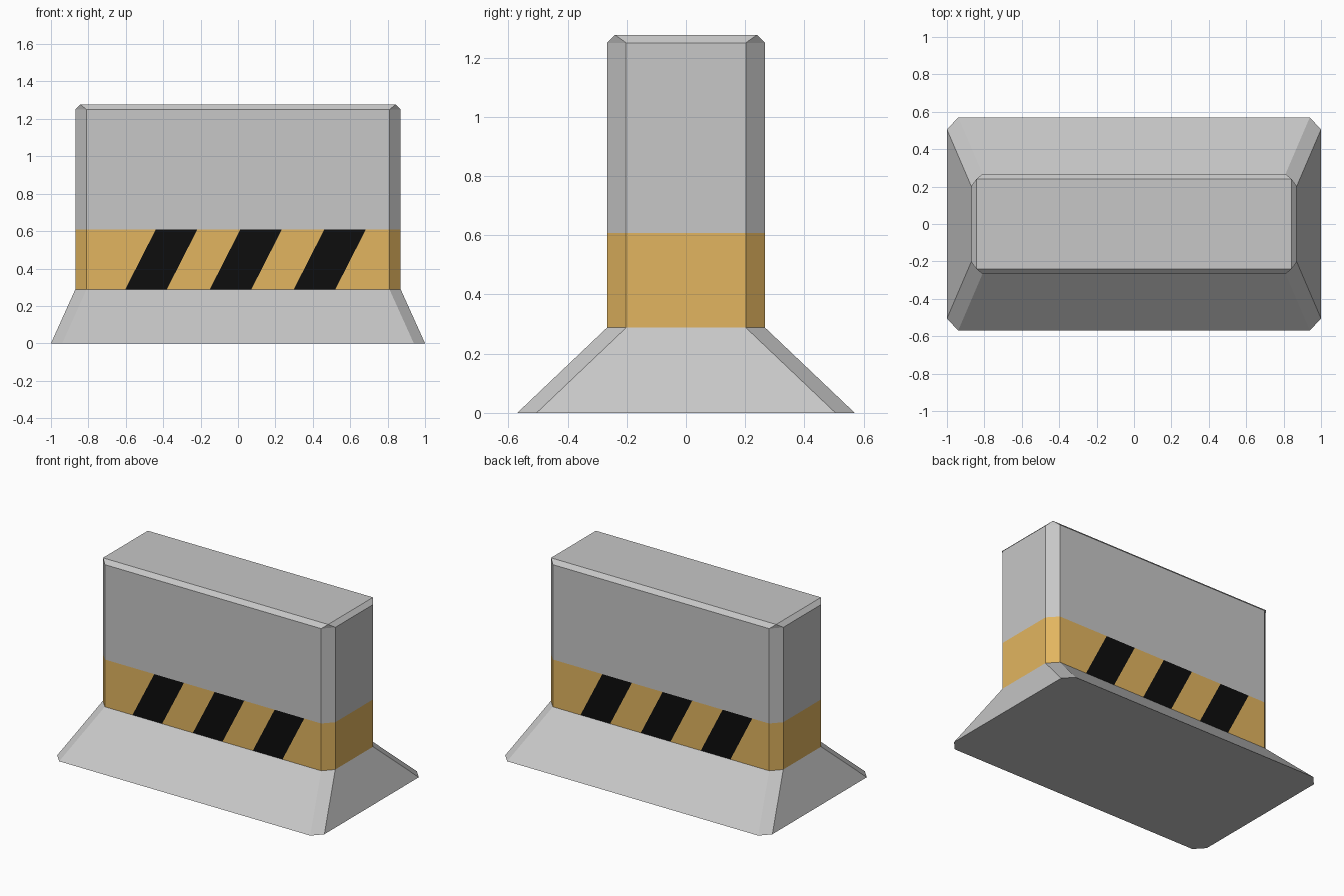
import bpy, bmesh
from mathutils import Vector

if "Cube" in bpy.data.objects:
    bpy.data.objects.remove(bpy.data.objects["Cube"])

def material(name, rgb):
    m = bpy.data.materials.new(name)
    m.diffuse_color = (*rgb, 1)
    m.use_nodes = True
    m.node_tree.nodes["Principled BSDF"].inputs["Base Color"].default_value = m.diffuse_color
    return m

MATS = [material("concrete_grey", (0.57, 0.57, 0.57)),
        material("warning_yellow", (0.76, 0.46, 0.115)),
        material("stripe_black", (0.004, 0.004, 0.004))]
CX, CY = 0.06, 0.065          # corner chamfer
Z0, Z1 = 0.288, 0.608         # painted band heights

def ring(bm, hx, hy, z, cx=CX, cy=CY):
    """Chamfered rectangle, counter-clockwise."""
    pts = [(hx, -hy + cy), (hx, hy - cy), (hx - cx, hy), (-hx + cx, hy),
           (-hx, hy - cy), (-hx, -hy + cy), (-hx + cx, -hy), (hx - cx, -hy)]
    return [bm.verts.new((x, y, z)) for x, y in pts]

def loft(bm, rings):
    for a, b in zip(rings, rings[1:]):
        for i in range(8):
            j = (i + 1) % 8
            bm.faces.new((a[i], a[j], b[j], b[i]))

def finish(bm, name):
    me = bpy.data.meshes.new(name)
    bm.to_mesh(me)
    bm.free()
    for m in MATS:
        me.materials.append(m)
    bpy.context.collection.objects.link(bpy.data.objects.new(name, me))

# Sloped foot, closed underneath
bm = bmesh.new()
foot = [ring(bm, 1.0, 0.57, 0), ring(bm, 0.87, 0.267, Z0)]
loft(bm, foot)
bm.faces.new(foot[0][::-1])
finish(bm, "sloped_foot")

# Upright wall with bevelled, square-cornered top
bm = bmesh.new()
wall = [ring(bm, 0.87, 0.267, z) for z in (Z0, Z1, 1.25)]
wall.append(ring(bm, 0.843, 0.24, 1.277, 0, 0))
loft(bm, wall)
bm.faces.new(wall[-1])
bmesh.ops.remove_doubles(bm, verts=bm.verts[:], dist=0.001)
bm.normal_update()

def in_band(f):
    return f.calc_center_median().z < Z1

# Cut slanted stripe edges into the front and back band (half-turn symmetric)
LEAN = 0.163
starts = [-0.603, -0.151, 0.298]
WIDTH = 0.222
for side in (-1, 1):
    for s in starts:
        for x in (s, s + WIDTH):
            faces = [f for f in bm.faces if in_band(f) and f.normal.y * side > 0.95]
            geom = set(faces)
            for f in faces:
                geom.update(f.edges, f.verts)
            bmesh.ops.bisect_plane(bm, geom=list(geom), dist=1e-5,
                                   plane_co=Vector((-side * x, 0, Z0)),
                                   plane_no=Vector((-side * (Z1 - Z0), 0, -LEAN)))
            bm.normal_update()

# Paint: yellow band, black stripes
for f in bm.faces:
    if in_band(f):
        f.material_index = 1
        if abs(f.normal.y) > 0.95:
            c = f.calc_center_bounds()
            side = 1 if f.normal.y > 0 else -1
            c = sum((v.co for v in f.verts), Vector()) / len(f.verts)
            u = -side * c.x - LEAN * (c.z - Z0) / (Z1 - Z0)
            if any(s < u < s + WIDTH for s in starts):
                f.material_index = 2
finish(bm, "barrier_wall")
